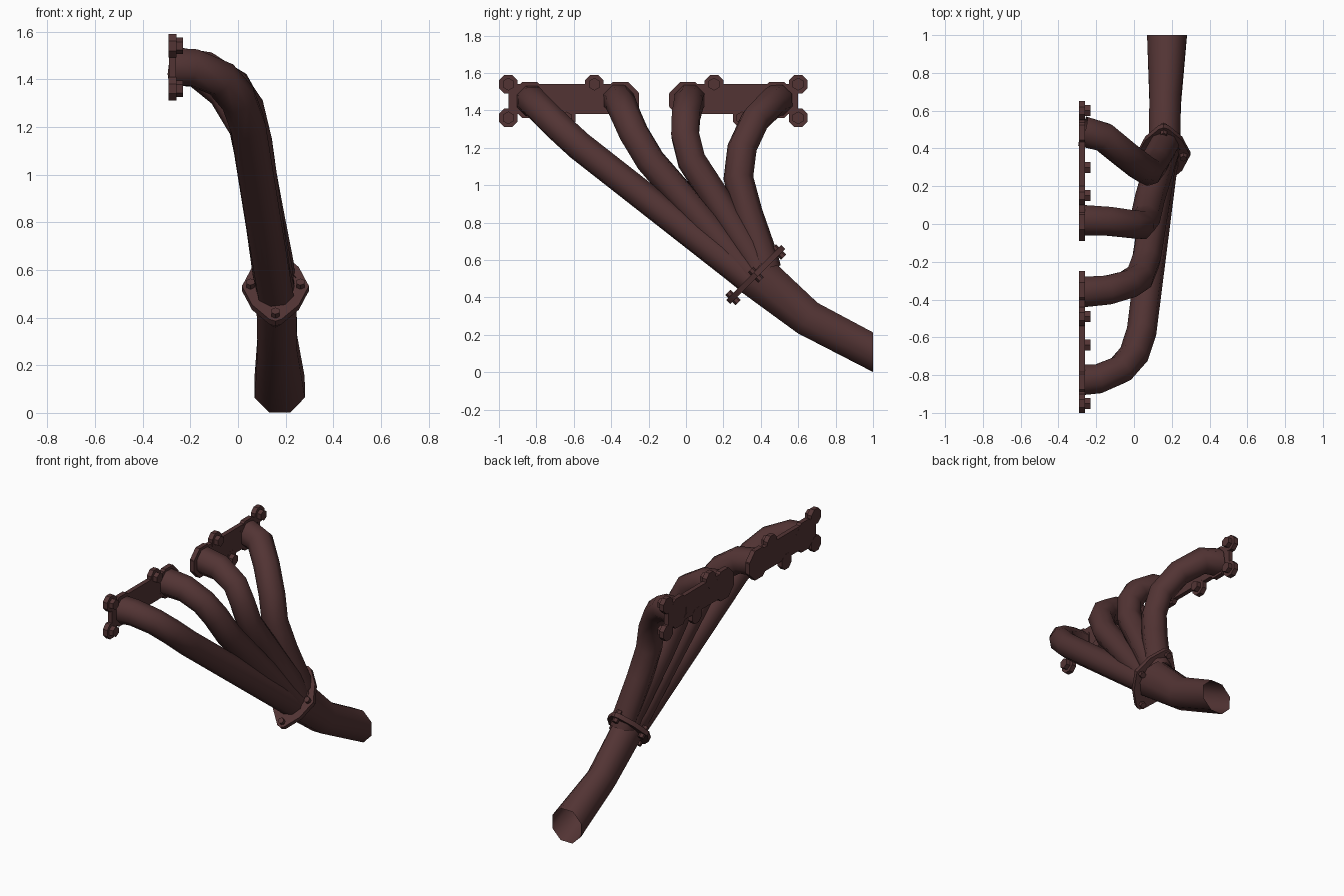
import bpy, bmesh, math
from mathutils import Vector, Matrix

if "Cube" in bpy.data.objects:
    bpy.data.objects.remove(bpy.data.objects["Cube"])

metal = bpy.data.materials.new("dark red brown metal")
metal.use_nodes = True
COLOR = (0.085, 0.034, 0.034, 1)
metal.diffuse_color = COLOR
metal.node_tree.nodes["Principled BSDF"].inputs["Base Color"].default_value = COLOR


def finish(name, bm, angle=30):
    bmesh.ops.recalc_face_normals(bm, faces=bm.faces)
    mesh = bpy.data.meshes.new(name)
    bm.to_mesh(mesh)
    bm.free()
    mesh.materials.append(metal)
    obj = bpy.data.objects.new(name, mesh)
    bpy.context.collection.objects.link(obj)
    bpy.ops.object.select_all(action='DESELECT')
    obj.select_set(True)
    bpy.context.view_layer.objects.active = obj
    bpy.ops.object.shade_smooth_by_angle(angle=math.radians(angle))
    return obj


def sweep(name, path, radii, side, sides=8, end_dir=None):
    """Open tube along a path; radii are (along side, across) pairs."""
    pts = [Vector(p) for p in path]
    bm = bmesh.new()
    rings = []
    u = Vector(side)
    for i, p in enumerate(pts):
        before = (p - pts[i - 1]).normalized() if i else Vector()
        after = (pts[i + 1] - p).normalized() if i + 1 < len(pts) else Vector()
        t = (before + after).normalized()
        if end_dir and i == len(pts) - 1:
            t = Vector(end_dir)
        u = (u - t * u.dot(t)).normalized()
        v = t.cross(u)
        a, b = radii[min(i, len(radii) - 1)]
        ring = []
        for k in range(sides):
            ang = math.tau * (k + 0.5) / sides
            ring.append(bm.verts.new(p + u * a * math.cos(ang) + v * b * math.sin(ang)))
        rings.append(ring)
    for r0, r1 in zip(rings, rings[1:]):
        for k in range(sides):
            n = (k + 1) % sides
            bm.faces.new((r0[k], r0[n], r1[n], r1[k]))
    return finish(name, bm, 60)


def prism(bm, outline, depth, matrix):
    """Extrude a 2D outline symmetrically about its plane."""
    low = [bm.verts.new(matrix @ Vector((x, y, -depth / 2))) for x, y in outline]
    high = [bm.verts.new(matrix @ Vector((x, y, depth / 2))) for x, y in outline]
    bm.faces.new(low[::-1])
    bm.faces.new(high)
    for k in range(len(low)):
        n = (k + 1) % len(low)
        bm.faces.new((low[k], low[n], high[n], high[k]))


def circle(cx, cy, r, sides=8):
    return [(cx + r * math.cos(math.tau * (k + 0.5) / sides),
             cy + r * math.sin(math.tau * (k + 0.5) / sides)) for k in range(sides)]


# Engine flanges: local x, y, z become world y, z, x
def engine_frame(x):
    return Matrix(((0, 0, 1, x), (1, 0, 0, 0), (0, 1, 0, 0), (0, 0, 0, 1)))


TOP, LOW, MID = 1.54, 1.36, 1.455


def engine_flange(name, square_end, round_end, bolts):
    s = 1 if round_end > square_end else -1
    plate = [(square_end, 1.38), (round_end - s * 0.04, 1.38), (round_end, 1.42),
             (round_end, 1.49), (round_end - s * 0.05, TOP), (square_end, TOP)]
    bm = bmesh.new()
    prism(bm, plate, 0.03, engine_frame(-0.275))
    for y, z in bolts:
        prism(bm, circle(y, z, 0.054), 0.032, engine_frame(-0.275))
    # port collars behind the two pipes
    for y in (square_end + s * 0.115, round_end - s * 0.1):
        prism(bm, circle(y, MID, 0.105), 0.031, engine_frame(-0.275))
    finish(name, bm)
    bm = bmesh.new()
    for y, z in bolts:
        prism(bm, circle(y, z, 0.034, 6), 0.035, engine_frame(-0.2475))
    finish(name + "_bolts", bm)


engine_flange("front_engine_flange", -0.95, -0.25,
              [(-0.95, TOP), (-0.95, LOW), (-0.49, TOP), (-0.64, LOW)])
engine_flange("rear_engine_flange", 0.60, -0.09,
              [(0.60, TOP), (0.60, LOW), (0.15, TOP), (0.30, LOW)])

# Four header pipes, front to back
pipes = [
    [(-.27, -.825, 1.45), (-.19, -.82, 1.45), (-.07, -.77, 1.40), (.0, -.69, 1.32),
     (.04, -.57, 1.21), (.145, .26, .56), (.16, .36, .48)],
    [(-.27, -.36, 1.455), (-.14, -.35, 1.44), (-.03, -.32, 1.37), (.03, -.28, 1.28),
     (.065, -.19, 1.13), (.14, .28, .59), (.16, .36, .51)],
    [(-.27, .02, 1.455), (-.14, .015, 1.44), (-.02, .0, 1.37), (.035, -.005, 1.27),
     (.06, .03, 1.13), (.085, .14, .96), (.15, .36, .62), (.16, .39, .54)],
    [(-.27, .49, 1.455), (-.16, .46, 1.44), (-.05, .37, 1.35), (.04, .30, 1.20),
     (.075, .28, 1.04), (.11, .33, .85), (.155, .41, .62), (.16, .43, .55)],
]
for number, path in enumerate(pipes, 1):
    sweep("header_pipe_%d" % number, path, [(.087, .087), (.083, .083), (.08, .08)], (0, 0, 1))

# Collector: oval at the flange, round and open at the outlet
sweep("collector_pipe", [(.16, .36, .53), (.165, .65, .29), (.175, 1.0, .107)],
      [(.09, .13), (.09, .105), (.114, .114)], (1, 0, 0), end_dir=(0, 1, 0))

# Collector flange: rounded diamond with four through bolts, tilted 45 degrees
tilt = Matrix.Translation((.157, .373, .522)) @ Matrix.Rotation(math.radians(45), 4, 'X')
lugs = [(.105, 0), (0, .172), (-.105, 0), (0, -.172)]
outline = []
for i, (x, y) in enumerate(lugs):
    out = math.pi / 2 * i
    for step in (-45, 0, 45):
        a = out + math.radians(step)
        outline.append((x + .036 * math.cos(a), y + .036 * math.sin(a)))
    # bulge between neighbouring lugs
    outline.append((.098 * math.copysign(1, math.cos(out + .8)),
                    .112 * math.copysign(1, math.sin(out + .8))))
bm = bmesh.new()
prism(bm, outline, 0.03, tilt)
finish("collector_flange", bm)
bm = bmesh.new()
for x, y in lugs:
    prism(bm, circle(x, y, 0.02, 6), 0.078, tilt)
finish("collector_bolts", bm)
